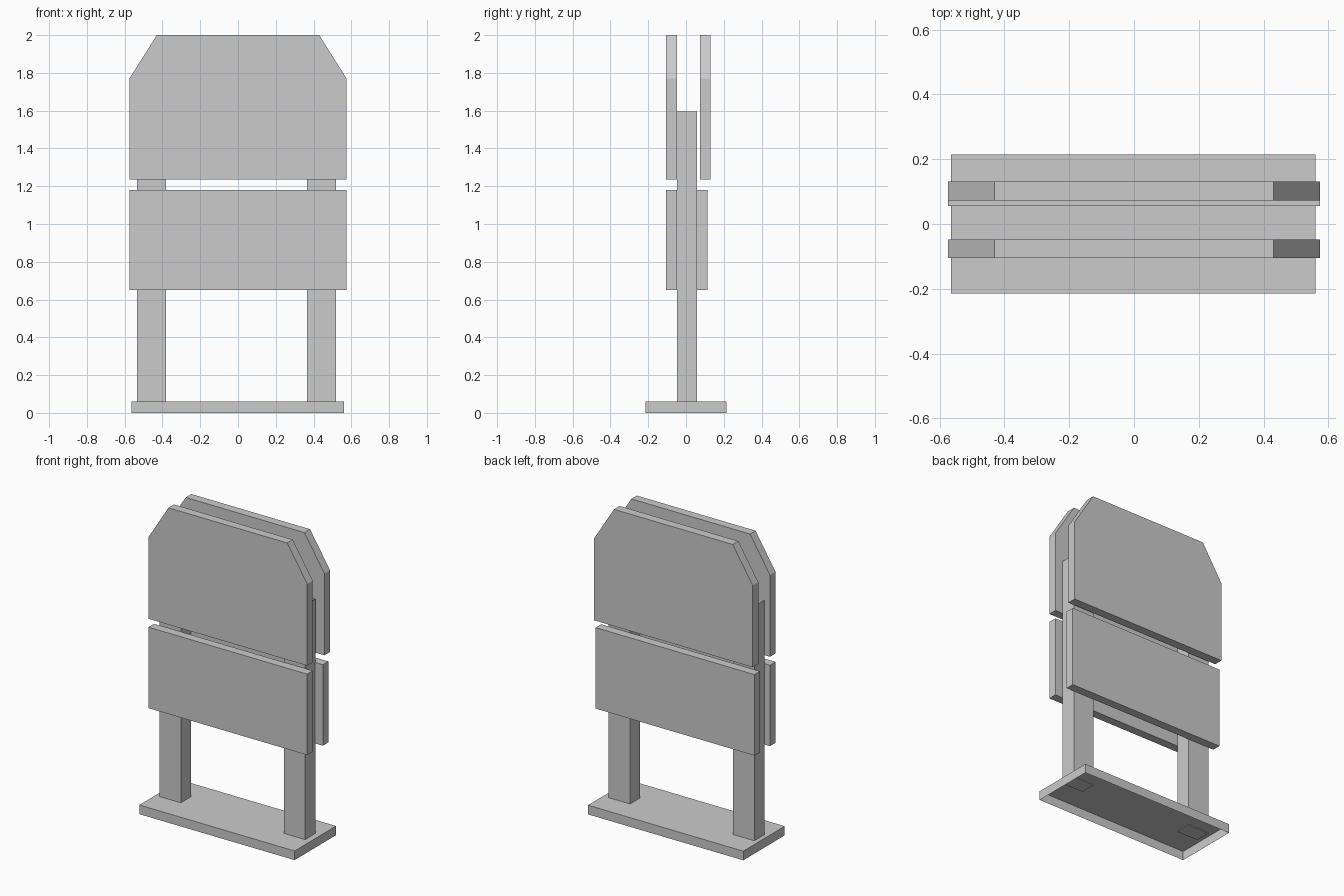
import bpy, bmesh

if "Cube" in bpy.data.objects:
    bpy.data.objects.remove(bpy.data.objects["Cube"])


def prism(name, profile, axis, lo, hi, caps=(True, True)):
    """Extrude a closed 2D profile along axis 'y' (profile is xz) or 'z' (profile is xy)."""
    bm = bmesh.new()

    def ring(d):
        return [bm.verts.new((a, d, b) if axis == 'y' else (a, b, d)) for a, b in profile]

    start, end = ring(lo), ring(hi)
    n = len(profile)
    for i in range(n):
        j = (i + 1) % n
        bm.faces.new((start[i], start[j], end[j], end[i]))
    for wanted, verts in zip(caps, (start, end)):
        if wanted:
            bm.faces.new(verts)
    bmesh.ops.recalc_face_normals(bm, faces=bm.faces)
    mesh = bpy.data.meshes.new(name)
    bm.to_mesh(mesh)
    bm.free()
    obj = bpy.data.objects.new(name, mesh)
    bpy.context.collection.objects.link(obj)
    return obj


def rect(a0, a1, b0, b1):
    return [(a0, b0), (a1, b0), (a1, b1), (a0, b1)]


# Base: shallow box, open underneath
prism("base", rect(-0.565, 0.56, -0.214, 0.214), 'z', 0, 0.06, caps=(False, True))

# Posts: open-topped square tubes standing on the base
for side, x in (("left", -0.535), ("right", 0.365)):
    prism(side + "_post", rect(x, x + 0.155, -0.048, 0.057), 'z', 0.055, 1.595,
          caps=(True, False))

# Sign boards: clipped upper corners above, plain rectangle below
W = 0.575
upper = [(-W, 1.235), (W, 1.235), (W, 1.77), (0.43, 2.0), (-0.43, 2.0), (-W, 1.77)]
lower = rect(-W, W, 0.65, 1.18)
prism("front_upper_board", upper, 'y', -0.105, -0.048)
prism("back_upper_board", upper, 'y', 0.073, 0.131)
prism("front_lower_board", lower, 'y', -0.105, -0.048)
prism("back_lower_board", lower, 'y', 0.056, 0.113)
